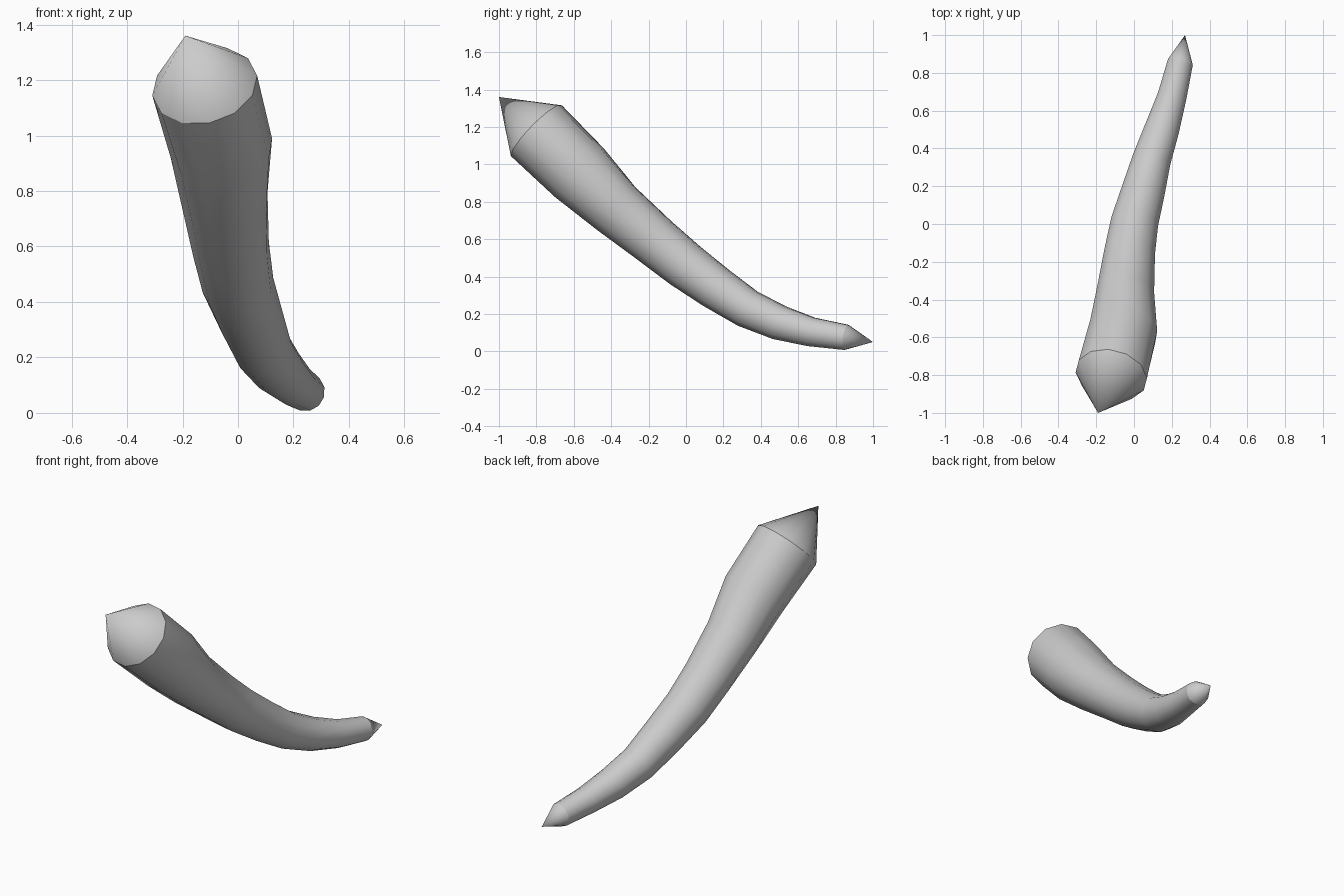
import bpy, bmesh, math
from mathutils import Vector

if "Cube" in bpy.data.objects:
    bpy.data.objects.remove(bpy.data.objects["Cube"], do_unlink=True)

SIDES = 12

grey = bpy.data.materials.new("light grey")
grey.use_nodes = True
grey.diffuse_color = (0.6, 0.6, 0.6, 1)
grey.node_tree.nodes["Principled BSDF"].inputs["Base Color"].default_value = (0.6, 0.6, 0.6, 1)

# Centre line from the wide end to the narrow end: x, y, z, radius
PATH = [
    (-0.12, -0.80, 1.18, 0.193),
    (-0.06, -0.57, 0.955, 0.186),
    (-0.047, -0.375, 0.765, 0.157),
    (-0.025, -0.165, 0.59, 0.139),
    (0.00, -0.005, 0.46, 0.13),
    (0.045, 0.16, 0.34, 0.119),
    (0.09, 0.33, 0.228, 0.106),
    (0.147, 0.50, 0.153, 0.095),
    (0.20, 0.67, 0.104, 0.08),
    (0.245, 0.855, 0.075, 0.07),
]
centres = [Vector(p[:3]) for p in PATH]


def ring_points(i):
    """Circle across the centre line at station i."""
    ahead = centres[min(i + 1, len(PATH) - 1)]
    behind = centres[max(i - 1, 0)]
    along = (ahead - behind).normalized()
    side = along.cross(Vector((0, 0, 1))).normalized()
    up = side.cross(along)
    points = []
    for k in range(SIDES):
        a = math.tau * (k + 0.5) / SIDES
        points.append(centres[i] + PATH[i][3] * (side * math.cos(a) + up * math.sin(a)))
    return points


def build(name, sections):
    """Skin a list of rings; a one-point section closes to an apex."""
    bm = bmesh.new()
    loops = [[bm.verts.new(p) for p in s] for s in sections]
    for a, b in zip(loops, loops[1:]):
        for k in range(SIDES):
            n = (k + 1) % SIDES
            if len(a) == 1:
                bm.faces.new((a[0], b[n], b[k]))
            elif len(b) == 1:
                bm.faces.new((a[k], a[n], b[0]))
            else:
                bm.faces.new((a[k], a[n], b[n], b[k]))
    for f in bm.faces:
        f.smooth = True
    mesh = bpy.data.meshes.new(name)
    bm.to_mesh(mesh)
    bm.free()
    mesh.materials.append(grey)
    obj = bpy.data.objects.new(name, mesh)
    bpy.context.collection.objects.link(obj)


rings = [ring_points(i) for i in range(len(PATH))]

# Curved tapering body with a pointed cone at each end
build("horn_body", rings)
build("root_cone", [[Vector((-0.19, -1.0, 1.36))], rings[0]])
build("tip_cone", [rings[-1], [Vector((0.27, 1.0, 0.05))]])
